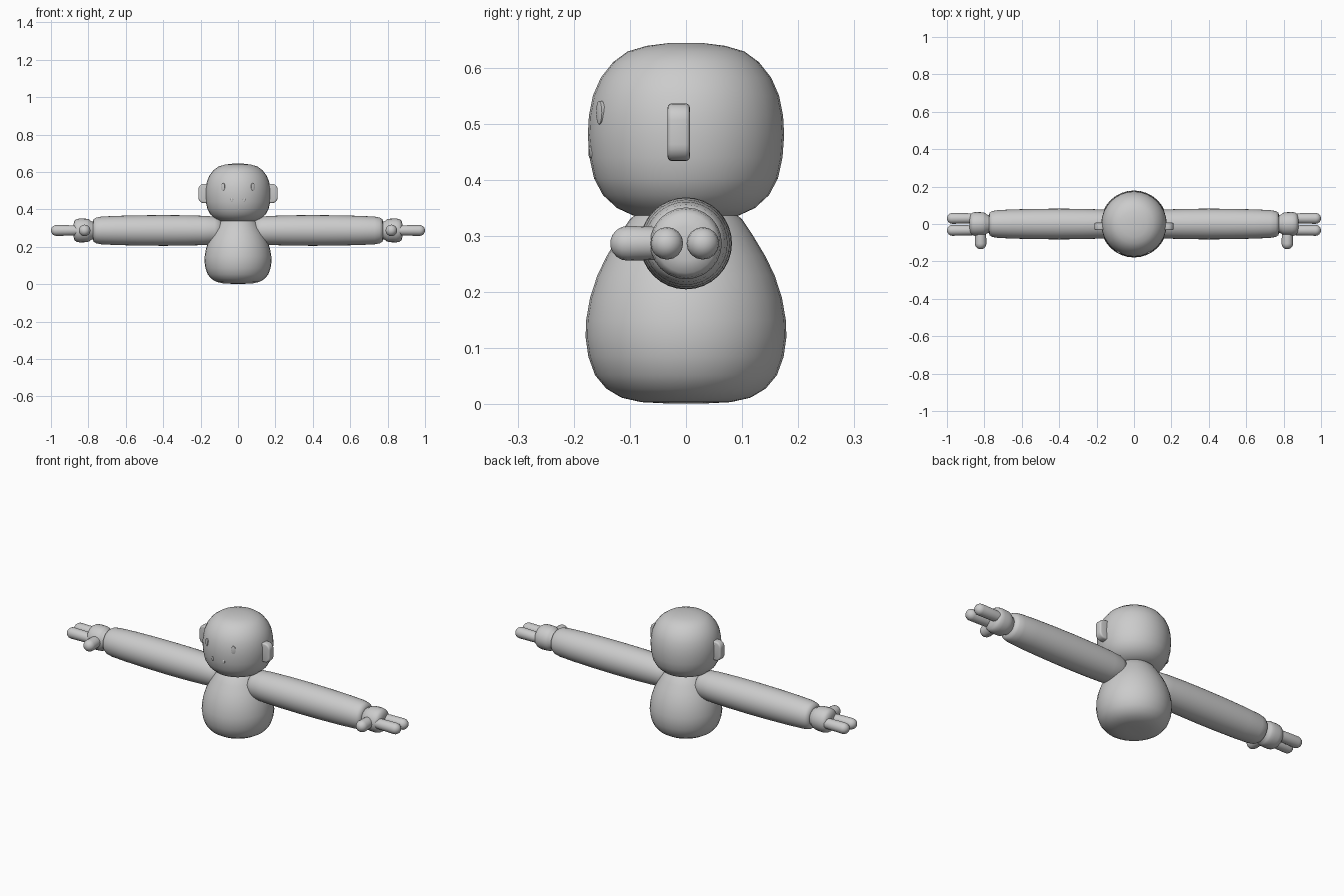
import bpy, bmesh, math
from mathutils import Matrix, Vector

if "Cube" in bpy.data.objects:
    bpy.data.objects.remove(bpy.data.objects["Cube"])

grey = bpy.data.materials.new("light_grey")
grey.diffuse_color = (0.6, 0.6, 0.6, 1)
grey.use_nodes = True
grey.node_tree.nodes["Principled BSDF"].inputs["Base Color"].default_value = grey.diffuse_color


def finish(name, bm, matrix, angle=50):
    """Turn a bmesh into a smooth shaded, placed grey object."""
    bmesh.ops.transform(bm, matrix=matrix, verts=bm.verts)
    bmesh.ops.recalc_face_normals(bm, faces=bm.faces)
    mesh = bpy.data.meshes.new(name)
    bm.to_mesh(mesh)
    bm.free()
    mesh.materials.append(grey)
    ob = bpy.data.objects.new(name, mesh)
    bpy.context.collection.objects.link(ob)
    bpy.ops.object.select_all(action='DESELECT')
    ob.select_set(True)
    bpy.context.view_layer.objects.active = ob
    bpy.ops.object.shade_smooth_by_angle(angle=math.radians(angle))
    return ob


def lathe(name, profile, matrix=Matrix(), sides=32):
    """Closed surface of revolution from (radius, height) points."""
    bm = bmesh.new()
    rings = []
    for r, h in profile:
        ring = [bm.verts.new((r * math.cos(2 * math.pi * i / sides),
                              r * math.sin(2 * math.pi * i / sides), h))
                for i in range(sides)]
        rings.append(ring)
    for a, b in zip(rings, rings[1:]):
        for i in range(sides):
            j = (i + 1) % sides
            bm.faces.new((a[i], a[j], b[j], b[i]))
    for ring, h in ((rings[0], profile[0][1]), (rings[-1], profile[-1][1])):
        centre = bm.verts.new((0, 0, h))
        for i in range(sides):
            bm.faces.new((ring[i], ring[(i + 1) % sides], centre))
    return finish(name, bm, matrix)


def aim(start, direction):
    """Matrix taking +z to the direction, with its origin at start."""
    turn = Vector(direction).to_track_quat('Z', 'Y').to_matrix().to_4x4()
    return Matrix.Translation(start) @ turn


# Body and head
lathe("body", [(0.04, 0.002), (0.08, 0.004), (0.115, 0.012), (0.142, 0.028), (0.162, 0.052),
               (0.174, 0.085), (0.179, 0.12), (0.178, 0.15), (0.171, 0.19),
               (0.158, 0.23), (0.141, 0.265), (0.12, 0.3), (0.1, 0.33), (0.07, 0.355)])
lathe("head", [(0.06, 0.33), (0.095, 0.337), (0.123, 0.35), (0.148, 0.373),
               (0.164, 0.403), (0.172, 0.44), (0.175, 0.48), (0.173, 0.515),
               (0.166, 0.55), (0.152, 0.582), (0.13, 0.61), (0.104, 0.629),
               (0.07, 0.639), (0.03, 0.644)])

ARM_Z = 0.287
arm = [(0.03, 0.085), (0.052, 0.089), (0.066, 0.1), (0.074, 0.125), (0.078, 0.18), (0.081, 0.28),
       (0.082, 0.4), (0.081, 0.52), (0.078, 0.65), (0.074, 0.73),
       (0.069, 0.758), (0.06, 0.772), (0.045, 0.776)]
hand = [(0.044, 0.765), (0.05, 0.785), (0.058, 0.795), (0.062, 0.805), (0.063, 0.82), (0.064, 0.845),
        (0.061, 0.862), (0.053, 0.874), (0.03, 0.88)]


def digit(length, r):
    """Rounded finger profile, slightly slimmer at the root."""
    tip = [(r * math.cos(a), length - r + r * math.sin(a))
           for a in (math.radians(d) for d in (0, 20, 40, 60, 78))]
    return [(r * 0.85, 0), (r * 0.95, length * 0.3)] + tip


for side, s in (("right", 1), ("left", -1)):
    axis = aim((0, 0, ARM_Z), (s, 0, 0))
    lathe(side + "_arm", arm, axis)
    lathe(side + "_hand", hand, axis, 24)
    # Two fingers and a forward thumb
    for label, y in (("front", -0.034), ("back", 0.03)):
        lathe(f"{side}_{label}_finger", digit(0.16, 0.029),
              aim((s * 0.84, y, ARM_Z), (s, 0, 0)), 16)
    lathe(side + "_thumb", digit(0.115, 0.031),
          aim((s * 0.82, -0.02, ARM_Z), (0, -1, 0)), 16)

    # Rounded ear
    bm = bmesh.new()
    bmesh.ops.create_cube(bm, size=1)
    bmesh.ops.scale(bm, vec=(0.07, 0.04, 0.103), verts=bm.verts)
    edges = [e for e in bm.edges
             if abs(e.verts[0].co.y - e.verts[1].co.y) > 0.01]
    bmesh.ops.bevel(bm, geom=edges, offset=0.03, segments=5, profile=0.5, affect='EDGES')
    rims = [e for e in bm.edges if abs(e.verts[0].co.y - e.verts[1].co.y) < 0.01]
    bmesh.ops.bevel(bm, geom=rims, offset=0.008, segments=3, profile=0.5, affect='EDGES')
    finish(side + "_ear", bm, Matrix.Translation((s * 0.177, -0.013, 0.485)))

    # Eyes and nostrils: thin oval plates on the face
    for part, x, z, w, h in (("eye", 0.08, 0.52, 0.011, 0.021),
                             ("nostril", 0.033, 0.45, 0.006, 0.011)):
        r = 0.173
        y = -math.sqrt(r * r - x * x)
        m = aim((s * x, y, z), (s * x, y, 0)) @ Matrix.Diagonal((w, h, 1, 1))
        lathe(f"{side}_{part}", [(1, -0.004), (1, 0.002), (0.7, 0.0035)], m, 16)
